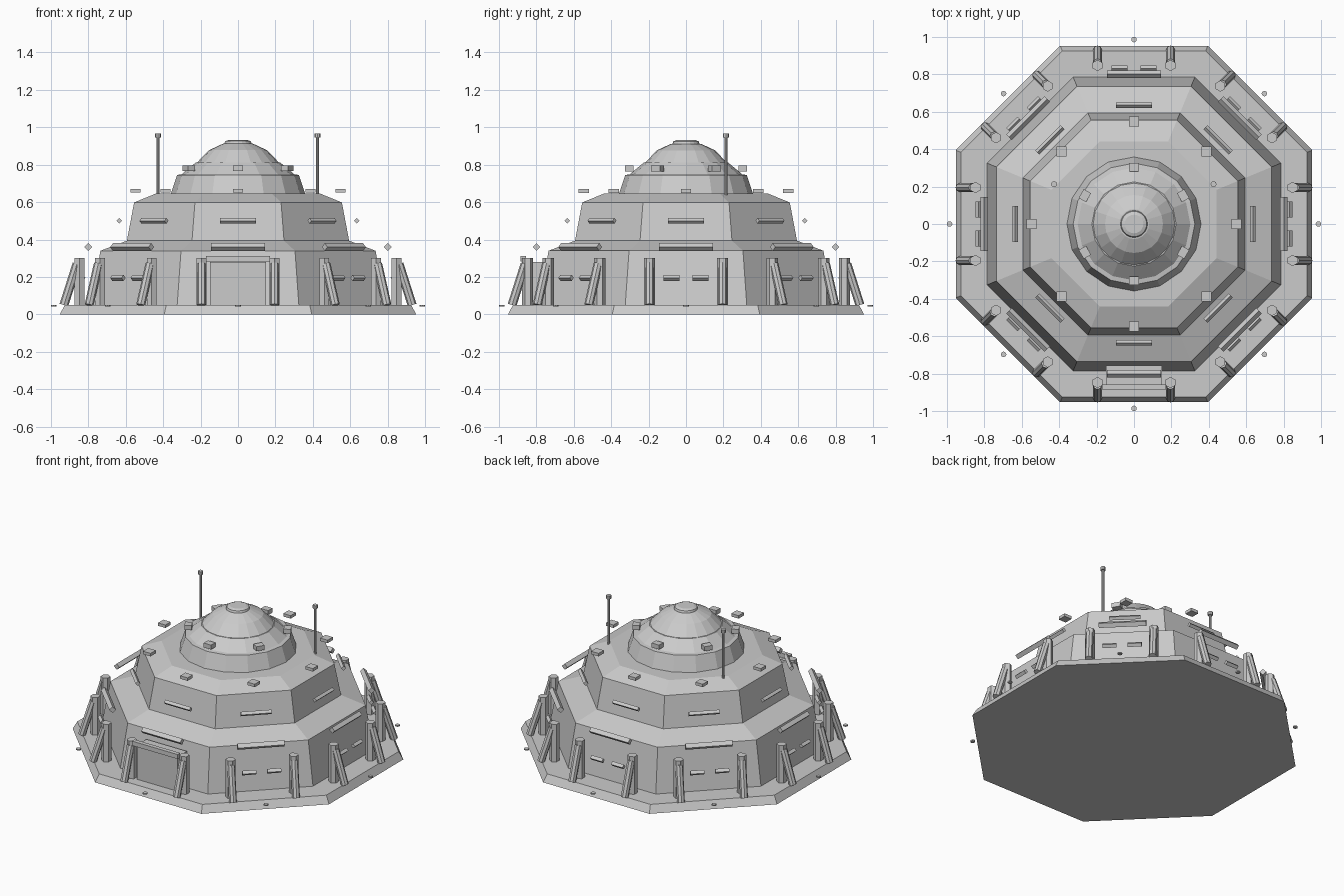
import bpy, bmesh
from math import pi, cos, sin
from mathutils import Vector, Matrix

if "Cube" in bpy.data.objects:
    bpy.data.objects.remove(bpy.data.objects["Cube"])


def finish(bm, name, smooth=False):
    bmesh.ops.recalc_face_normals(bm, faces=bm.faces[:])
    me = bpy.data.meshes.new(name)
    bm.to_mesh(me)
    bm.free()
    ob = bpy.data.objects.new(name, me)
    bpy.context.collection.objects.link(ob)
    return ob


def stack(name, profile, sides, turn=0.0):
    """Closed polygonal solid from (radius, z) rings."""
    bm = bmesh.new()
    rings = []
    for r, z in profile:
        rings.append([bm.verts.new((r * cos(turn + 2 * pi * i / sides),
                                    r * sin(turn + 2 * pi * i / sides), z))
                      for i in range(sides)])
    for a, b in zip(rings, rings[1:]):
        for i in range(sides):
            j = (i + 1) % sides
            bm.faces.new((a[i], a[j], b[j], b[i]))
    bm.faces.new(rings[0][::-1])
    bm.faces.new(rings[-1])
    return finish(bm, name)


def octagon(name, profile):
    """Octagonal tier, profile given as (apothem, z)."""
    return stack(name, [(a / cos(pi / 8), z) for a, z in profile], 8, pi / 8)


def add_box(bm, size, mat):
    bmesh.ops.create_cube(bm, size=1, matrix=mat @ Matrix.Diagonal((*size, 1)))


def add_rod(bm, p, q, radius, sides):
    p, q = Vector(p), Vector(q)
    d = q - p
    mat = Matrix.Translation((p + q) / 2) @ d.to_track_quat('Z', 'Y').to_matrix().to_4x4()
    bmesh.ops.create_cone(bm, cap_ends=True, segments=sides, radius1=radius,
                          radius2=radius, depth=d.length, matrix=mat)


def turn(angle):
    return Matrix.Rotation(angle, 4, 'Z')


def bars(name, faces, offsets, r, z, length, side):
    """Bars of diamond section lying along the octagon faces."""
    bm = bmesh.new()
    for k in faces:
        for t in offsets:
            mat = turn(k * pi / 4) @ Matrix.Translation((t, -r, z)) @ Matrix.Rotation(pi / 4, 4, 'X')
            add_box(bm, (length, side, side), mat)
    return finish(bm, name)


# Octagonal body
octagon("base_plate", [(0.952, 0), (0.925, 0.05)])
octagon("lower_tier", [(0.785, 0.045), (0.735, 0.34), (0.59, 0.395)])
octagon("upper_tier", [(0.595, 0.385), (0.555, 0.598), (0.44, 0.645)])

# Stepped dome and top cap
stack("dome_drum", [(0.36, 0.64), (0.325, 0.745), (0.29, 0.75)], 16)
stack("dome_middle", [(0.305, 0.745), (0.225, 0.812)], 16)
stack("dome_upper", [(0.22, 0.81), (0.155, 0.877), (0.08, 0.912)], 20)
stack("dome_cap", [(0.075, 0.905), (0.068, 0.925), (0.05, 0.932)], 20)

# Bars and window slits along the faces
bars("lower_bars", range(8), (0,), 0.80, 0.36, 0.29, 0.029)
bars("upper_bars", range(8), (0,), 0.635, 0.50, 0.19, 0.021)
bars("window_slits", range(1, 8), (-0.077, 0.077), 0.83, 0.195, 0.086, 0.022)

# Posts with leaning braces, two per face
posts, braces = bmesh.new(), bmesh.new()
for k in range(8):
    m = turn(k * pi / 4)
    for x in (-0.195, 0.195):
        add_rod(posts, m @ Vector((x, -0.847, 0.045)), m @ Vector((x, -0.847, 0.302)), 0.03, 6)
        add_rod(braces, m @ Vector((x, -0.93, 0.05)), m @ Vector((x, -0.86, 0.27)), 0.024, 8)
finish(posts, "wall_posts")
finish(braces, "post_braces")

# Door and lintel on the front
bm = bmesh.new()
add_box(bm, (0.30, 0.10, 0.235), Matrix.Translation((0, -0.807, 0.163)))
finish(bm, "door_panel")
bm = bmesh.new()
add_box(bm, (0.34, 0.028, 0.03), Matrix.Translation((0, -0.87, 0.297)))
finish(bm, "door_lintel")

# Roof blocks, dome blocks, ground markers
roof, dome, marks = bmesh.new(), bmesh.new(), bmesh.new()
for k in range(8):
    a = k * pi / 4
    add_box(roof, (0.055, 0.055, 0.02), Matrix.Translation((0.547 * cos(a), 0.547 * sin(a), 0.66)))
    c = Vector((0.985 * cos(a), 0.985 * sin(a), 0.046))
    add_rod(marks, c - Vector((0, 0, 0.004)), c + Vector((0, 0, 0.004)), 0.015, 8)
for k in range(6):
    add_box(dome, (0.055, 0.045, 0.03),
            turn(k * pi / 3) @ Matrix.Translation((0, -0.303, 0.78)))
finish(roof, "roof_blocks")
finish(dome, "dome_blocks")
finish(marks, "ground_markers")

# Two antennas with knobs
for side, x in (("left", -0.427), ("right", 0.425)):
    bm = bmesh.new()
    add_rod(bm, (x, 0.213, 0.62), (x, 0.213, 0.95), 0.008, 8)
    add_rod(bm, (x, 0.213, 0.945), (x, 0.213, 0.967), 0.016, 8)
    finish(bm, side + "_antenna")
